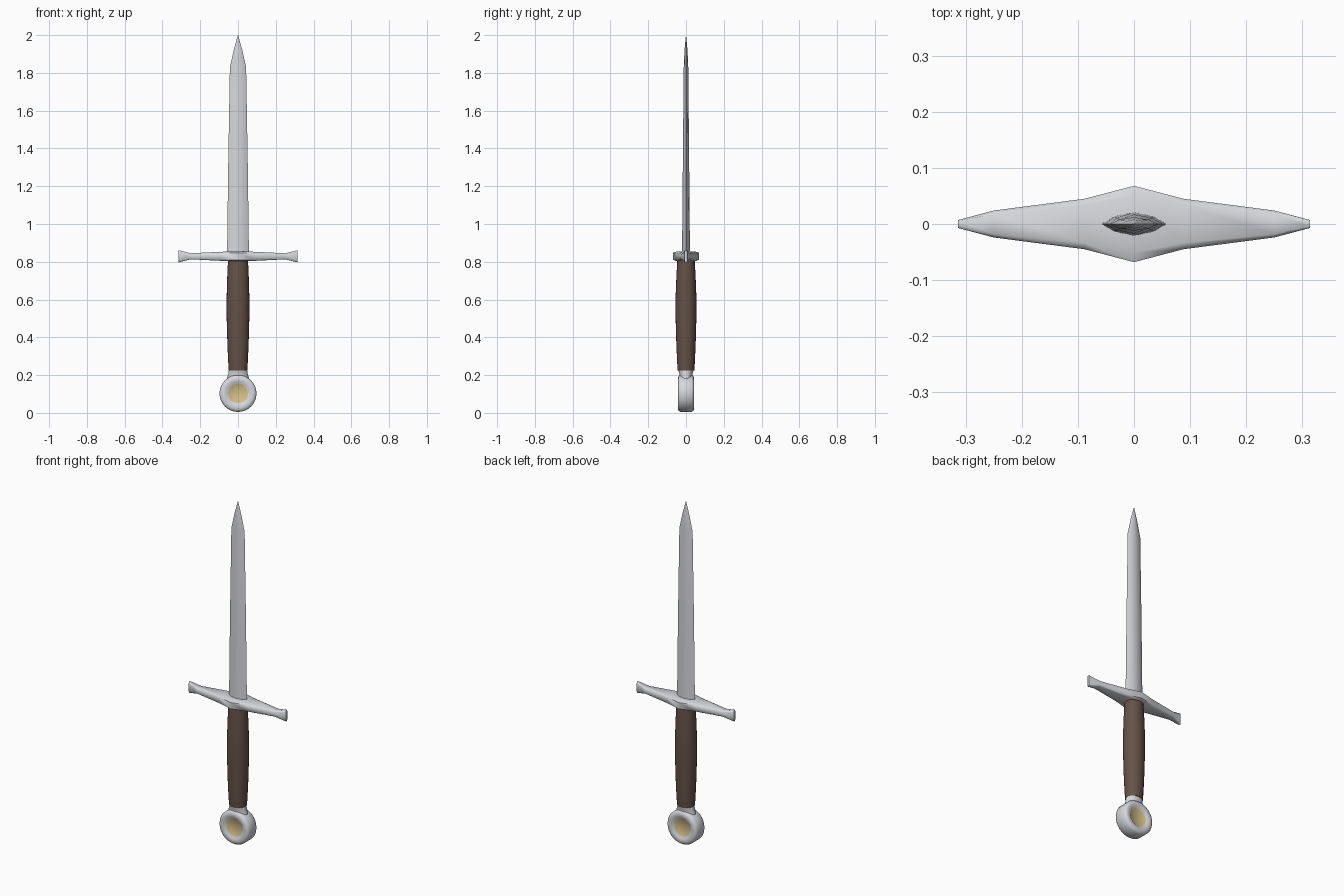
import bpy, bmesh, math

if "Cube" in bpy.data.objects:
    bpy.data.objects.remove(bpy.data.objects["Cube"])


def material(name, rgb):
    m = bpy.data.materials.new(name)
    m.diffuse_color = (*rgb, 1)
    m.use_nodes = True
    m.node_tree.nodes["Principled BSDF"].inputs["Base Color"].default_value = m.diffuse_color
    return m


STEEL = material("steel", (0.67, 0.68, 0.71))
LEATHER = material("brown leather", (0.13, 0.085, 0.062))
GOLD = material("gold", (0.66, 0.53, 0.24))


def loft(name, rings, mats, angle=40, rule=None):
    """Skin equal-sized rings of points, cap both ends."""
    bm = bmesh.new()
    vs = [[bm.verts.new(p) for p in r] for r in rings]
    n = len(vs[0])
    for a, b in zip(vs, vs[1:]):
        for i in range(n):
            j = (i + 1) % n
            bm.faces.new((a[i], a[j], b[j], b[i]))
    bm.faces.new(vs[0][::-1])
    bm.faces.new(vs[-1])
    bmesh.ops.remove_doubles(bm, verts=bm.verts, dist=1e-5)
    bmesh.ops.recalc_face_normals(bm, faces=bm.faces)
    if rule:
        for f in bm.faces:
            f.material_index = rule(f)
    me = bpy.data.meshes.new(name)
    bm.to_mesh(me)
    bm.free()
    for m in mats:
        me.materials.append(m)
    ob = bpy.data.objects.new(name, me)
    bpy.context.collection.objects.link(ob)
    bpy.ops.object.select_all(action='DESELECT')
    ob.select_set(True)
    bpy.context.view_layer.objects.active = ob
    bpy.ops.object.shade_smooth_by_angle(angle=math.radians(angle))
    return ob


def ellipse(rx, ry, z, n=24):
    return [(rx * math.cos(2 * math.pi * i / n), ry * math.sin(2 * math.pi * i / n), z)
            for i in range(n)]


# blade: lens section tapering to a point
LENS = [(1, 0), (.6, .65), (0, 1), (-.6, .65), (-1, 0), (-.6, -.65), (0, -1), (.6, -.65)]
blade = [(.83, .058, .021), (1.3, .052, .017), (1.83, .043, .012),
         (1.92, .023, .008), (2.0, .0005, .0005)]
loft("blade", [[(x * w, y * t, z) for x, y in LENS] for z, w, t in blade], [STEEL])

# crossguard: chamfered box section, widest in the middle, flared ends
guard = [(0, .068, .025), (.088, .045, .024), (.25, .024, .016), (.314, .007, .032)]
guard = [(-x, d, h) for x, d, h in guard[:0:-1]] + guard
BOX = [(1, .75), (.75, 1), (-.75, 1), (-1, .75), (-1, -.75), (-.75, -1), (.75, -1), (1, -.75)]
loft("crossguard", [[(x, a * d, .829 + b * h) for a, b in BOX] for x, d, h in guard], [STEEL], 60)

# grip: slightly swollen oval handle
grip = [(.225, .049, .044), (.27, .052, .047), (.36, .056, .051), (.5, .060, .055),
        (.62, .060, .055), (.72, .057, .051), (.81, .053, .046)]
loft("grip", [ellipse(rx, ry, z) for z, rx, ry in grip], [LEATHER])

# collar between grip and pommel
loft("collar", [ellipse(.062, .034, .17), ellipse(.052, .034, .205), ellipse(.048, .041, .228)],
     [STEEL])

# pommel: thick rounded wheel with a gold disc sunk in both faces
half = [(.052, .034), (.062, .042), (.078, .043), (.091, .040), (.098, .030)]
wheel = [(r, -y) for r, y in half] + [(r, y) for r, y in half[::-1]]
N = 32
loft("pommel", [[(r * math.cos(2 * math.pi * i / N), y, .103 + r * math.sin(2 * math.pi * i / N))
                 for i in range(N)] for r, y in wheel],
     [STEEL, GOLD], 50, lambda f: 1 if len(f.verts) > 4 else 0)
